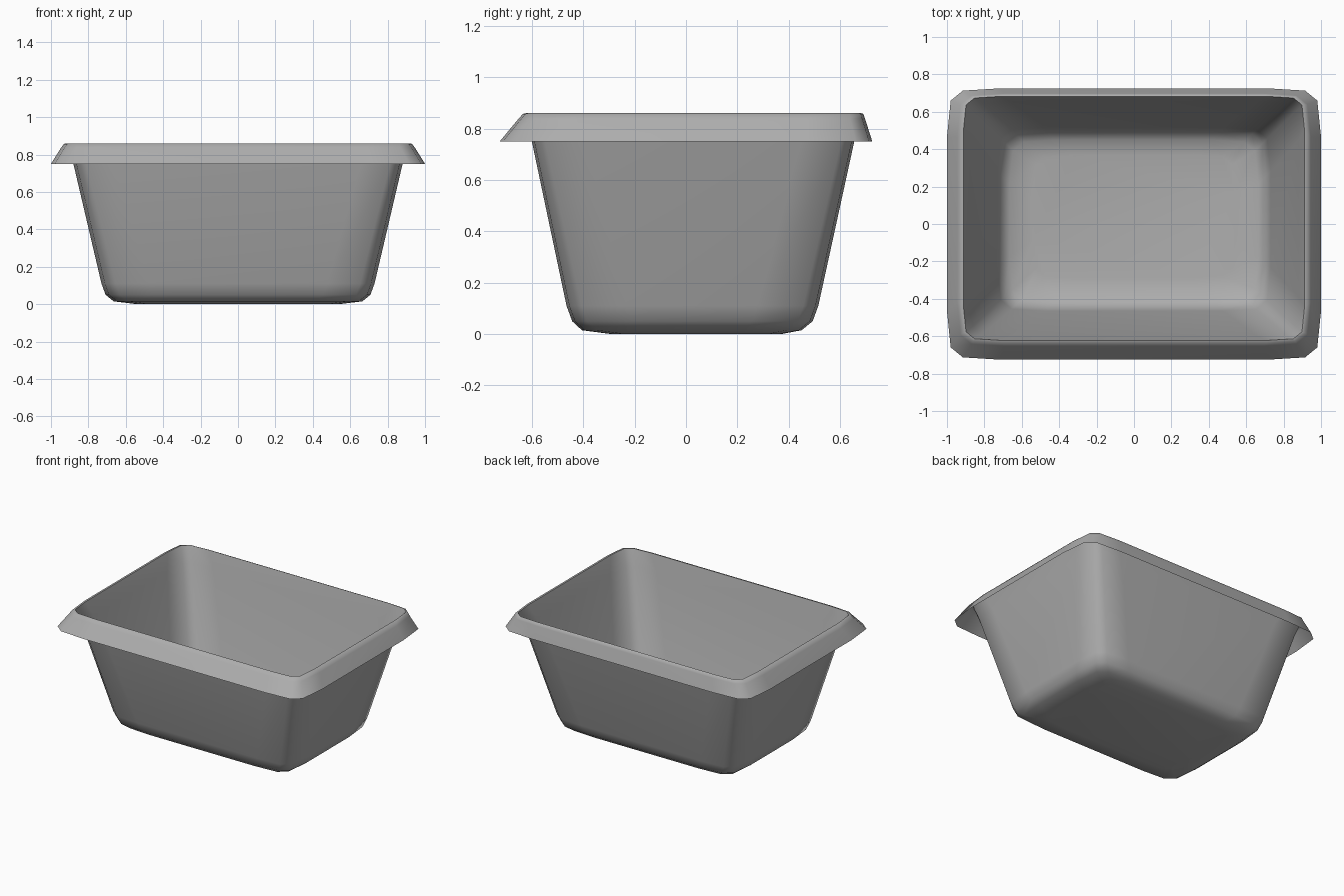
import bpy, bmesh, math

cube = bpy.data.objects.get("Cube")
if cube:
    bpy.data.objects.remove(cube)

grey = bpy.data.materials.new("grey_plastic")
grey.use_nodes = True
colour = (0.42, 0.42, 0.42, 1)
grey.diffuse_color = colour
grey.node_tree.nodes["Principled BSDF"].inputs["Base Color"].default_value = colour

# Insets from the sharp corner, giving a soft bowed corner
CORNER = [(0, 0.26), (0.02, 0.065), (0.085, 0.012), (0.28, 0)]


def ring(bm, half_x, y_front, y_back, z, soft):
    """One rounded rectangle, counter-clockwise seen from above."""
    half_y, mid_y = (y_back - y_front) / 2, (y_back + y_front) / 2
    points = []
    for sx, sy in ((1, 1), (-1, 1), (-1, -1), (1, -1)):
        corner = [(sx * (half_x - a * soft), sy * (half_y - b * soft)) for a, b in CORNER]
        points += corner if sx * sy > 0 else corner[::-1]
    return [bm.verts.new((x, y + mid_y, z)) for x, y in points]


def loft(name, sections, cap=False):
    """Skin a stack of rings into a thin sheet."""
    bm = bmesh.new()
    rings = [ring(bm, *s) for s in sections]
    for low, high in zip(rings, rings[1:]):
        for i in range(len(low)):
            j = (i + 1) % len(low)
            bm.faces.new((low[i], low[j], high[j], high[i]))
    if cap:
        bm.faces.new(rings[0][::-1])
    mesh = bpy.data.meshes.new(name)
    bm.to_mesh(mesh)
    bm.free()
    mesh.materials.append(grey)
    obj = bpy.data.objects.new(name, mesh)
    bpy.context.collection.objects.link(obj)
    bpy.ops.object.select_all(action="DESELECT")
    obj.select_set(True)
    bpy.context.view_layer.objects.active = obj
    bpy.ops.object.shade_smooth_by_angle(angle=math.radians(62))
    return obj


# Tub: floor, rounded base edge, then flared walls
# (half width, front y, back y, height, corner softness)
loft("tub", [
    (0.54, -0.29, 0.37, 0.0, 0.8),
    (0.665, -0.405, 0.45, 0.015, 0.9),
    (0.708, -0.443, 0.493, 0.05, 0.9),
    (0.73, -0.465, 0.515, 0.11, 0.9),
    (0.88, -0.60, 0.655, 0.75, 0.8),
    (0.912, -0.622, 0.682, 0.86, 0.7),
], cap=True)

# Rim: narrow lip and sloping skirt, open underneath
loft("rim", [
    (1.0, -0.725, 0.725, 0.75, 1.0),
    (0.945, -0.652, 0.697, 0.838, 0.9),
    (0.93, -0.635, 0.69, 0.857, 0.8),
    (0.912, -0.622, 0.682, 0.86, 0.7),
])
